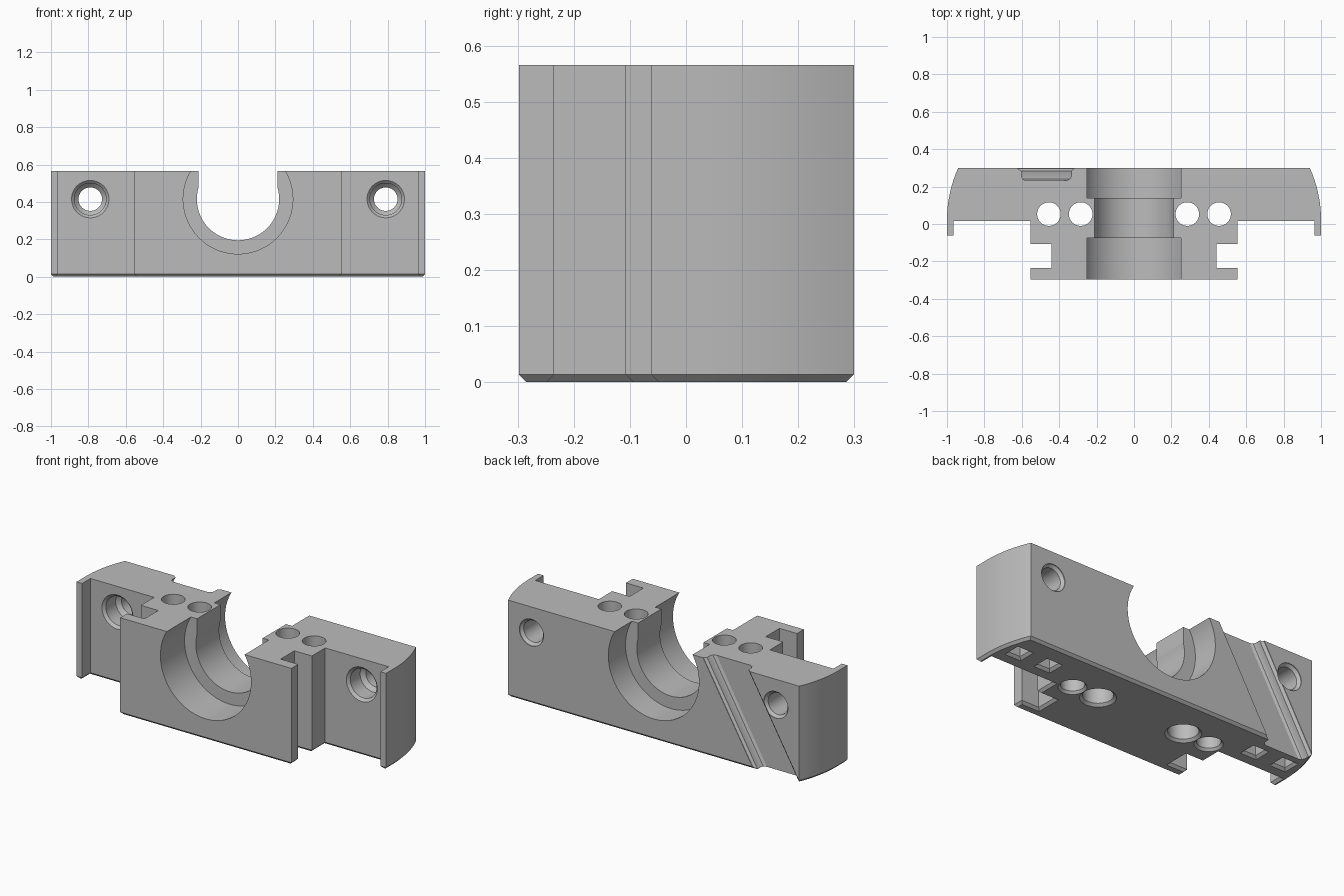
import bpy, bmesh, math
from mathutils import Matrix

cube = bpy.data.objects.get("Cube")
if cube:
    bpy.data.objects.remove(cube, do_unlink=True)

HEIGHT = 0.565
grey = bpy.data.materials.new("machined grey")
grey.use_nodes = True
grey.diffuse_color = (0.5, 0.5, 0.5, 1)
grey.node_tree.nodes["Principled BSDF"].inputs["Base Color"].default_value = (0.5, 0.5, 0.5, 1)


def finish(bm, name):
    bmesh.ops.recalc_face_normals(bm, faces=bm.faces)
    mesh = bpy.data.meshes.new(name)
    bm.to_mesh(mesh)
    bm.free()
    mesh.materials.append(grey)
    obj = bpy.data.objects.new(name, mesh)
    bpy.context.collection.objects.link(obj)
    return obj


def loft(rings, name, chamfer=0):
    """Closed solid through rings of points; optional bevel on the first ring."""
    bm = bmesh.new()
    loops = [[bm.verts.new(p) for p in ring] for ring in rings]
    base = bm.faces.new(loops[0])
    bm.faces.new(loops[-1])
    n = len(loops[0])
    for a, b in zip(loops, loops[1:]):
        for i in range(n):
            j = (i + 1) % n
            bm.faces.new((a[i], a[j], b[j], b[i]))
    bmesh.ops.recalc_face_normals(bm, faces=bm.faces)
    if chamfer:
        bmesh.ops.bevel(bm, geom=list(base.edges), offset=chamfer, segments=1, affect='EDGES')
    return finish(bm, name)


def prism(points, z0, z1, name, slant=0, chamfer=0):
    rings = [[(x + slant * (z - HEIGHT), y, z) for x, y in points] for z in (z0, z1)]
    return loft(rings, name, chamfer)


def turned(profile, name, x=0, y=0, z=0, along_y=False, sides=48):
    """Solid of revolution from (radius, distance) pairs, along z or along y."""
    turn = Matrix.Translation((x, y, z))
    if along_y:
        turn = turn @ Matrix.Rotation(-math.pi / 2, 4, 'X')
    rings = []
    for r, t in profile:
        ring = []
        for i in range(sides):
            a = math.tau * (i + 0.5) / sides
            ring.append(turn @ Matrix.Translation((r * math.cos(a), r * math.sin(a), t)).to_translation())
        rings.append(ring)
    return loft(rings, name)


def cut(target, cutter):
    cutter.hide_render = True
    mod = target.modifiers.new("cut", 'BOOLEAN')
    mod.operation = 'DIFFERENCE'
    mod.solver = 'EXACT'
    mod.object = cutter
    bpy.context.view_layer.objects.active = target
    bpy.ops.object.modifier_apply(modifier=mod.name)
    bpy.data.objects.remove(cutter, do_unlink=True)


# Plan outline: stepped front, end lips and curved back corners
half = [(0.553, -0.298), (0.553, -0.235), (0.44, -0.235), (0.44, -0.108), (0.553, -0.108),
        (0.553, 0.015), (0.964, 0.015), (0.964, -0.062), (1, -0.062)]
R = 0.683
for i in range(13):
    y = 0.02 + 0.279 * i / 12
    half.append((1 - R + math.sqrt(R * R - (y - 0.02) ** 2), y))
outline = half + [(-x, y) for x, y in reversed(half)]
block = prism(outline, 0, HEIGHT, "bearing_block", chamfer=0.014)

# Main bore with a narrower rib, open at the top
cut(block, turned([(0.293, -0.4), (0.293, -0.075), (0.22, -0.075), (0.22, 0.14),
                   (0.293, 0.14), (0.293, 0.4)], "bore_cutter", z=0.415, along_y=True, sides=96))
cut(block, prism([(-0.212, -0.4), (0.212, -0.4), (0.212, 0.4), (-0.212, 0.4)],
                 0.43, 0.7, "slot_cutter"))

for s in (-1, 1):
    # Mounting holes running front to back
    cut(block, turned([(0.1, -0.1), (0.1, 0.015), (0.085, 0.03), (0.085, 0.12), (0.063, 0.142),
                       (0.063, 0.28), (0.078, 0.295), (0.078, 0.35)],
                      "mount_hole_cutter", x=s * 0.79, z=0.415, along_y=True))
    # Vertical screw holes, the inner pair counterbored from below
    cut(block, turned([(0.095, -0.1), (0.095, 0), (0.08, 0.014), (0.08, 0.12), (0.063, 0.12),
                       (0.063, 0.7)], "inner_screw_cutter", x=s * 0.285, y=0.053))
    cut(block, turned([(0.075, -0.1), (0.075, 0), (0.063, 0.014), (0.063, 0.7)],
                      "outer_screw_cutter", x=s * 0.455, y=0.053))
    # Square pockets in the underside
    for x in (0.69, 0.885):
        cut(block, turned([(0.074, -0.1), (0.074, 0), (0.054, 0.014), (0.054, 0.08)],
                          "pocket_cutter", x=s * x, y=0.14, sides=4))

# Slanted groove across the back
groove = [(-0.62, 0.4), (-0.62, 0.296), (-0.602, 0.284), (-0.602, 0.255), (-0.595, 0.24),
          (-0.578, 0.232), (-0.36, 0.232), (-0.342, 0.24), (-0.335, 0.255),
          (-0.335, 0.284), (-0.32, 0.296), (-0.32, 0.4)]
cut(block, prism(groove, -0.1, 0.7, "groove_cutter", slant=math.tan(math.radians(30))))

bpy.ops.object.select_all(action='DESELECT')
block.select_set(True)
bpy.context.view_layer.objects.active = block
bpy.ops.object.shade_smooth_by_angle(angle=math.radians(25))
